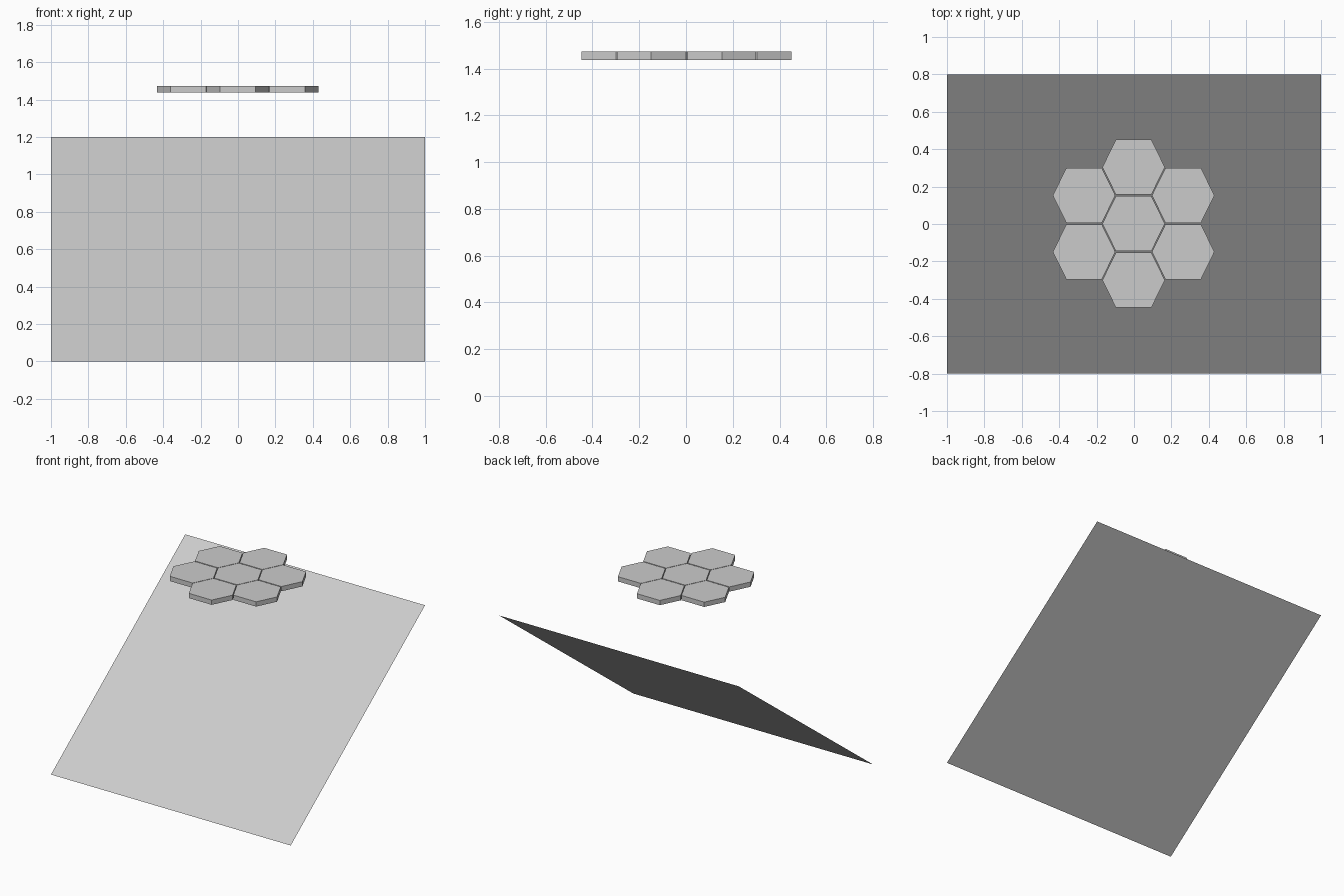
import bpy

if "Cube" in bpy.data.objects:
    bpy.data.objects.remove(bpy.data.objects["Cube"])

# Hexagonal tile measurements
HALF_W, HALF_FLAT, HALF_H = 0.167, 0.095, 0.147
Z0, Z1 = 1.437, 1.473
COL, ROW = 0.265, 0.302
OFF_X, OFF_Y = -0.002, 0.002


def add_mesh(name, verts, faces):
    mesh = bpy.data.meshes.new(name)
    mesh.from_pydata(verts, [], faces)
    mesh.update()
    obj = bpy.data.objects.new(name, mesh)
    bpy.context.collection.objects.link(obj)
    return obj


def hex_tile(name, cx, cy):
    outline = [(HALF_W, 0), (HALF_FLAT, HALF_H), (-HALF_FLAT, HALF_H),
               (-HALF_W, 0), (-HALF_FLAT, -HALF_H), (HALF_FLAT, -HALF_H)]
    verts = [(cx + x, cy + y, z) for z in (Z0, Z1) for x, y in outline]
    faces = [tuple(range(5, -1, -1)), tuple(range(6, 12))]
    faces += [(i, (i + 1) % 6, (i + 1) % 6 + 6, i + 6) for i in range(6)]
    return add_mesh(name, verts, faces)


# Sloping sheet, rising towards the back
add_mesh("sloped_panel",
         [(-1, -0.8, 0), (1, -0.8, 0), (1, 0.8, 1.2), (-1, 0.8, 1.2)],
         [(0, 1, 2, 3)])

# Seven-tile honeycomb floating above the sheet
for col, rows in ((-1, (-0.5, 0.5)), (0, (-1, 0, 1)), (1, (-0.5, 0.5))):
    for i, row in enumerate(rows):
        hex_tile(f"hex_tile_{col + 1}_{i}", OFF_X + col * COL, OFF_Y + row * ROW)
